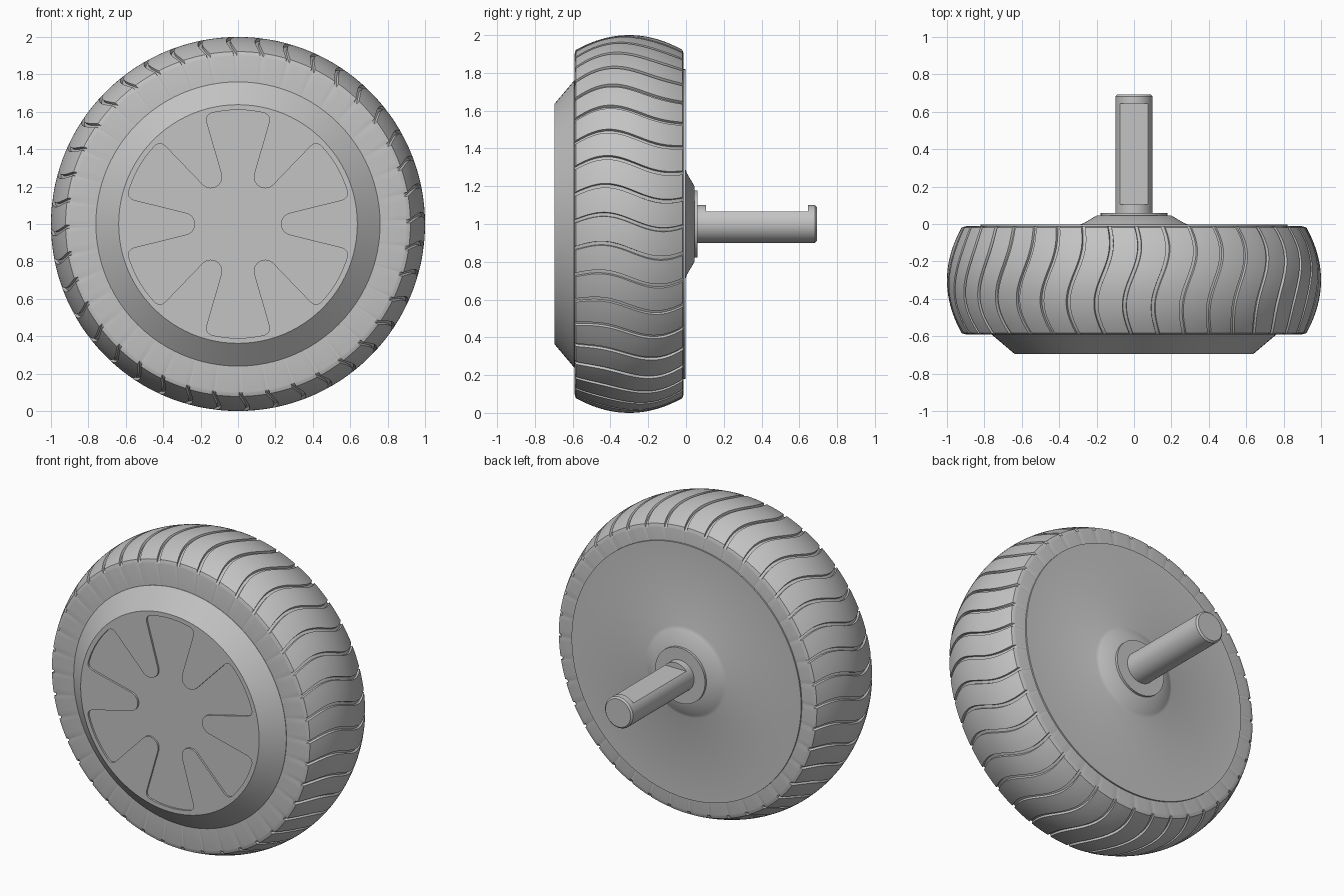
import bpy, bmesh
from math import sin, cos, radians, sqrt, tau

if "Cube" in bpy.data.objects:
    bpy.data.objects.remove(bpy.data.objects["Cube"], do_unlink=True)

AXLE_Z = 1.0
grey = bpy.data.materials.new("plain grey")
grey.use_nodes = True
grey.diffuse_color = (0.55, 0.55, 0.55, 1)
grey.node_tree.nodes["Principled BSDF"].inputs["Base Color"].default_value = grey.diffuse_color


def finish(bm, name):
    bmesh.ops.recalc_face_normals(bm, faces=bm.faces)
    mesh = bpy.data.meshes.new(name)
    bm.to_mesh(mesh)
    bm.free()
    mesh.materials.append(grey)
    obj = bpy.data.objects.new(name, mesh)
    bpy.context.collection.objects.link(obj)
    return obj


def select(obj):
    bpy.ops.object.select_all(action='DESELECT')
    obj.select_set(True)
    bpy.context.view_layer.objects.active = obj


def smooth(obj, angle=28):
    select(obj)
    bpy.ops.object.shade_smooth_by_angle(angle=radians(angle))


def polar(bm, r, a, y):
    return bm.verts.new((r * cos(a), y, AXLE_Z + r * sin(a)))


def bridge(bm, rings):
    for lower, upper in zip(rings, rings[1:]):
        for i in range(len(lower)):
            bm.faces.new((lower[i - 1], lower[i], upper[i], upper[i - 1]))


def lathe(name, profile, sides=96):
    """Solid turned about the axle from (radius, y) points, capped at both ends."""
    bm = bmesh.new()
    rings = [[polar(bm, r, tau * i / sides, y) for i in range(sides)] for r, y in profile]
    bridge(bm, rings)
    bm.faces.new(rings[0])
    bm.faces.new(rings[-1])
    return finish(bm, name)


def prism(name, outline, y0, y1):
    """Outline of (x, z) points extruded along y."""
    bm = bmesh.new()
    rings = [[bm.verts.new((x, y, z)) for x, z in outline] for y in (y0, y1)]
    bridge(bm, rings)
    bm.faces.new(rings[0])
    bm.faces.new(rings[1])
    return finish(bm, name)


def cut(obj, cutter):
    cutter.hide_render = True
    mod = obj.modifiers.new("cut", 'BOOLEAN')
    mod.operation = 'DIFFERENCE'
    mod.solver = 'EXACT'
    mod.object = cutter
    select(obj)
    bpy.ops.object.modifier_apply(modifier=mod.name)
    bpy.data.objects.remove(cutter, do_unlink=True)


# Tyre: crowned tread with wavy grooves, closed by flat sidewalls
FRONT, BACK, GROOVES, DEPTH = -0.59, -0.012, 40, 0.015
columns = [(-0.65, 0), (-0.5, 1), (0.5, 1), (0.65, 0), (2.5, 0), (4.5, 0), (6.5, 0)]


def wave(y):
    t = (y - FRONT) / (BACK - FRONT)
    return 0.6 + 2.4 * sin(radians(90 + (t - 0.26) * 321))


def crown(y):
    t = 2 * (y - FRONT) / (BACK - FRONT) - 1
    return 1 - 0.082 * t * t


rows = [(0.7, FRONT, 0), (0.898, FRONT, 0), (0.907, FRONT + 0.002, 0.4)]
steps = 26
for i in range(steps + 1):
    y = FRONT + 0.007 + (BACK - FRONT - 0.014) * i / steps
    rows.append((crown(y), y, 1))
rows += [(0.907, BACK - 0.002, 0.4), (0.898, BACK, 0), (0.7, BACK, 0)]

bm = bmesh.new()
rings = []
for r, y, groove in rows:
    rings.append([polar(bm, r - DEPTH * groove * low,
                        radians(g * 360 / GROOVES + offset + wave(y)), y)
                  for g in range(GROOVES) for offset, low in columns])
bridge(bm, rings)
smooth(finish(bm, "tyre"))

# Front cover with a sunken six-armed star
cover = lathe("front_cover", [(0.76, -0.55), (0.76, -0.592), (0.638, -0.695)])

tip, rho, outer = 0.291, 0.061, 0.61
half = [(tip + rho * cos(radians(a)), rho * sin(radians(a))) for a in range(172, 103, -8)]
start, corner = (0.55, 0.127), (0.594, 0.138)
end = (outer * cos(radians(17)), outer * sin(radians(17)))
for i in range(6):
    t = i / 6
    half.append(tuple((1 - t) ** 2 * s + 2 * t * (1 - t) * c + t * t * e
                      for s, c, e in zip(start, corner, end)))
half += [(outer * cos(radians(a)), outer * sin(radians(a))) for a in (17, 20, 23, 26, 29)]
sector = [(x, -z) for x, z in reversed(half)] + half
star = []
for k in range(6):
    c, s = cos(tau * k / 6), sin(tau * k / 6)
    star += [(x * c - z * s, AXLE_Z + x * s + z * c) for x, z in sector]
cut(cover, prism("star_cutter", star, -0.75, -0.683))
smooth(cover)

# Back plate rising to a conical boss
smooth(lathe("back_plate", [(0.82, -0.05), (0.82, -0.003), (0.29, -0.003),
                            (0.27, 0.004), (0.2, 0.045), (0.1, 0.045)]), 35)
smooth(lathe("axle_collar", [(0.178, 0.03), (0.178, 0.06)], 64))

# Axle shaft with a flat milled into its top
shaft = lathe("axle_shaft", [(0.1, 0.03), (0.1, 0.683), (0.09, 0.693)], 64)
flat = [(-0.2, 1.065), (0.2, 1.065), (0.2, 1.3), (-0.2, 1.3)]
cut(shaft, prism("flat_cutter", flat, 0.105, 0.645))
smooth(shaft)
